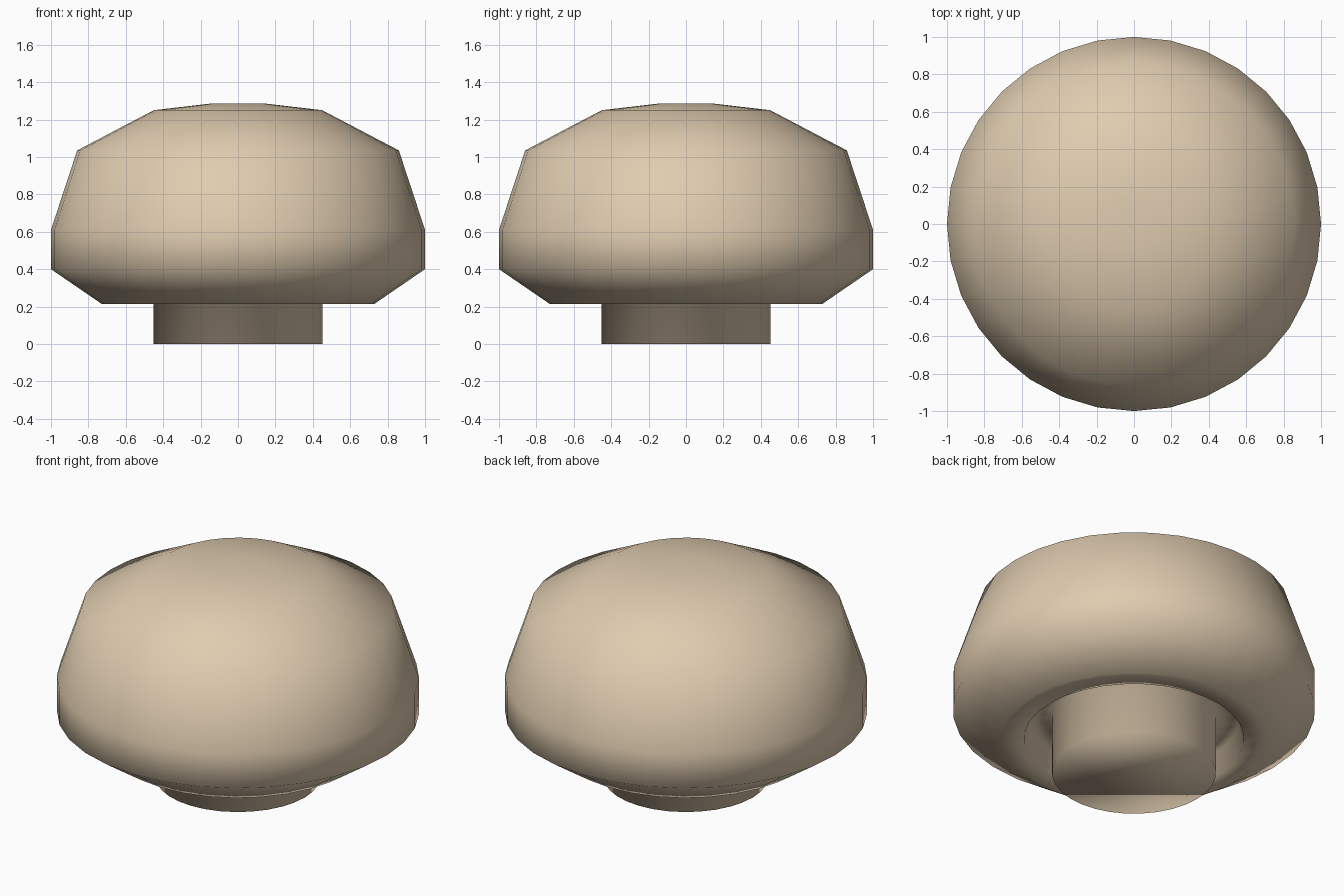
import bpy
import bmesh
from math import cos, sin, tau

cube = bpy.data.objects.get("Cube")
if cube:
    bpy.data.objects.remove(cube, do_unlink=True)

SIDES = 32

# Warm beige for the whole knob
beige = bpy.data.materials.new("warm_beige")
beige.use_nodes = True
colour = (0.74, 0.60, 0.43, 1.0)
beige.diffuse_color = colour
beige.node_tree.nodes["Principled BSDF"].inputs["Base Color"].default_value = colour


def turned(name, profile, material):
    """Turn a (radius, height) profile, top to bottom, and cap both ends."""
    bm = bmesh.new()
    rings = [[bm.verts.new((r * cos(tau * i / SIDES), r * sin(tau * i / SIDES), z))
              for i in range(SIDES)] for r, z in profile]
    for upper, lower in zip(rings, rings[1:]):
        for i in range(SIDES):
            j = (i + 1) % SIDES
            bm.faces.new((upper[i], lower[i], lower[j], upper[j]))
    bm.faces.new(rings[0])
    bm.faces.new(rings[-1][::-1])
    for face in bm.faces:
        face.smooth = True
    mesh = bpy.data.meshes.new(name)
    bm.to_mesh(mesh)
    bm.free()
    mesh.materials.append(material)
    obj = bpy.data.objects.new(name, mesh)
    bpy.context.collection.objects.link(obj)
    return obj


dome = [(0.15, 1.285), (0.45, 1.25), (0.86, 1.035), (1.0, 0.61), (1.0, 0.40)]
underside = [(0.73, 0.215), (0.607, 0.215), (0.58, 0.34)]
stem = [(0.453, 0.34), (0.453, 0.0)]

# Domed knob, recessed underside and stem in one turned piece
turned("round_knob", dome + underside + stem, beige)
